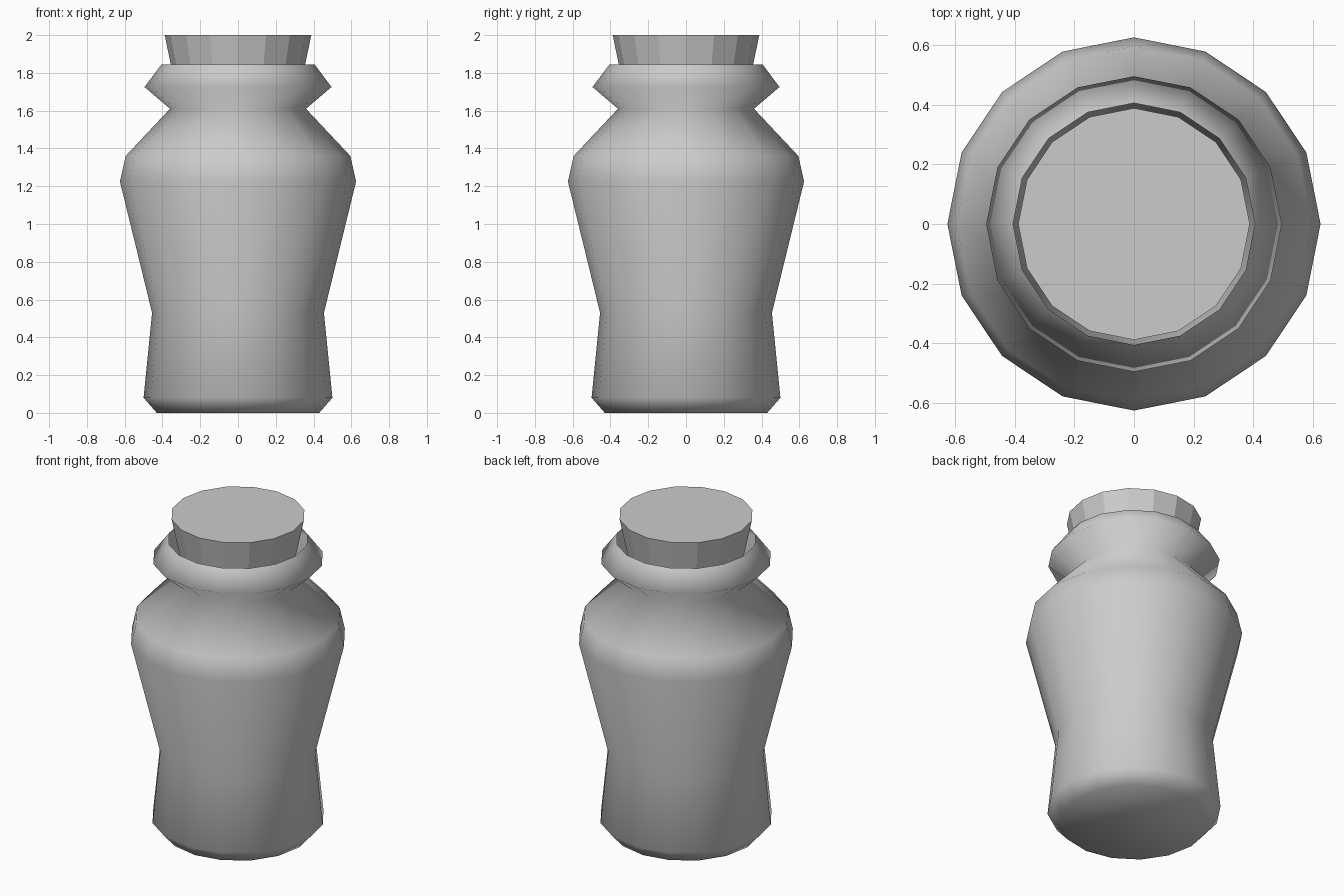
import bpy, bmesh, math

if "Cube" in bpy.data.objects:
    bpy.data.objects.remove(bpy.data.objects["Cube"])

SIDES = 16


def lathe(name, profile, cap_bottom=True, cap_top=False, smooth=True):
    """Revolve (radius, height) points around z, with a corner on each axis."""
    bm = bmesh.new()
    rings = []
    for r, z in profile:
        rings.append([bm.verts.new((r * math.cos(math.tau * i / SIDES),
                                    r * math.sin(math.tau * i / SIDES), z))
                      for i in range(SIDES)])
    for a, b in zip(rings, rings[1:]):
        for i in range(SIDES):
            j = (i + 1) % SIDES
            bm.faces.new((a[i], a[j], b[j], b[i]))
    if cap_bottom:
        bm.faces.new(rings[0][::-1])
    if cap_top:
        bm.faces.new(rings[-1])
    for f in bm.faces:
        f.smooth = smooth
    mesh = bpy.data.meshes.new(name)
    bm.to_mesh(mesh)
    bm.free()
    obj = bpy.data.objects.new(name, mesh)
    bpy.context.collection.objects.link(obj)
    return obj


# Jar: foot, waist, shoulder, neck and flared lip, open at the mouth
lathe("jar_body", [
    (0.43, 0.0), (0.50, 0.08), (0.455, 0.53), (0.625, 1.225),
    (0.595, 1.36), (0.36, 1.61), (0.495, 1.725), (0.405, 1.845),
])

# Tapered stopper sitting in the mouth
lathe("stopper", [(0.305, 1.60), (0.388, 2.0)], cap_top=True, smooth=False)
